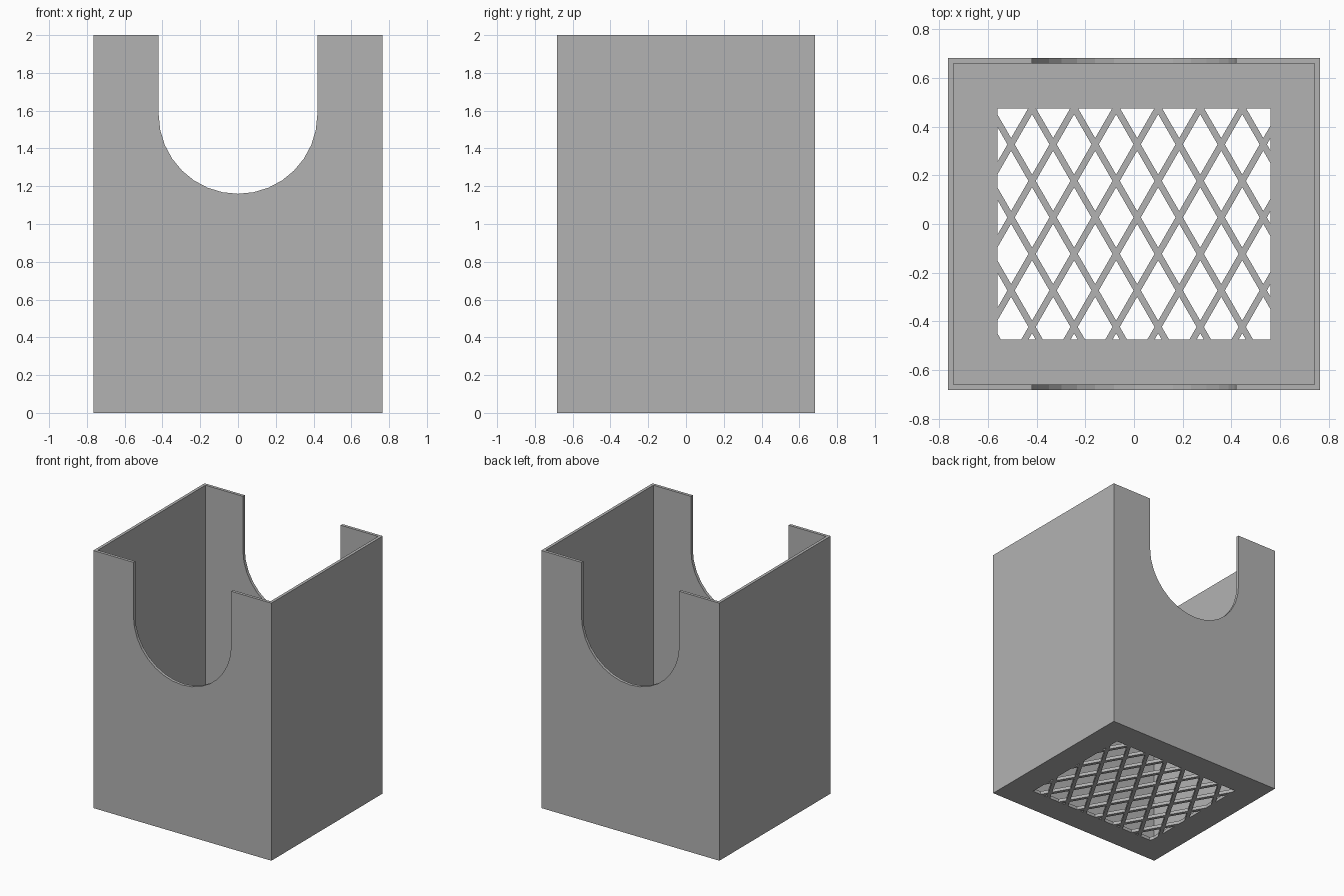
import bpy
import bmesh
from math import sin, cos, pi
from mathutils import Vector

W, D, H = 1.53, 1.366, 2.0        # outer size
WALL, FLOOR = 0.023, 0.025        # wall and floor thickness
SLOT_R = 0.42                     # thumb slot radius
WIN_X, WIN_Y = 0.56, 0.475        # half size of the vent window
PITCH_X, PITCH_Y = 0.1727, 0.30   # lattice spacing
BAR = 0.015                       # half bar width along x

cube = bpy.data.objects.get("Cube")
if cube:
    bpy.data.objects.remove(cube, do_unlink=True)

grey = bpy.data.materials.new("light grey")
grey.use_nodes = True
colour = (0.45, 0.45, 0.45, 1)
grey.diffuse_color = colour
grey.node_tree.nodes["Principled BSDF"].inputs["Base Color"].default_value = colour


def add_object(name, bm):
    bmesh.ops.recalc_face_normals(bm, faces=bm.faces)
    mesh = bpy.data.meshes.new(name)
    bm.to_mesh(mesh)
    bm.free()
    mesh.materials.append(grey)
    obj = bpy.data.objects.new(name, mesh)
    bpy.context.collection.objects.link(obj)
    return obj


def box(name, x, y, z0, z1):
    bm = bmesh.new()
    bmesh.ops.create_cube(bm, size=1)
    bmesh.ops.scale(bm, vec=(x, y, z1 - z0), verts=bm.verts)
    bmesh.ops.translate(bm, vec=(0, 0, (z0 + z1) / 2), verts=bm.verts)
    return add_object(name, bm)


def extrude(bm, offset):
    made = bmesh.ops.extrude_face_region(bm, geom=bm.faces[:])
    verts = [g for g in made["geom"] if isinstance(g, bmesh.types.BMVert)]
    bmesh.ops.translate(bm, vec=offset, verts=verts)


# Holder body and the cavity inside it
holder = box("card_holder", W, D, 0, H)
cavity = box("cavity_cutter", W - 2 * WALL, D - 2 * WALL, FLOOR, H + 0.5)

# U-shaped slot through front and back
bm = bmesh.new()
centre = H - 2 * SLOT_R + SLOT_R
points = [(-SLOT_R, H + 0.2)]
points += [(-SLOT_R * cos(pi * i / 16), centre - SLOT_R * sin(pi * i / 16)) for i in range(17)]
points.append((SLOT_R, H + 0.2))
bm.faces.new([bm.verts.new((x, -1, z)) for x, z in points])
extrude(bm, (0, 2, 0))
slot = add_object("slot_cutter", bm)

# Diamond vent holes, clipped to the window rectangle
bm = bmesh.new()
half_x = PITCH_X / 2 - BAR
half_y = half_x * PITCH_Y / PITCH_X
for row in range(-5, 6):
    for col in range(-5, 6):
        x = 0.013 + PITCH_X * (col + 0.5 * ((row + 1) % 2))
        y = 0.027 + PITCH_Y / 2 * row
        corners = [(x + half_x, y), (x, y + half_y), (x - half_x, y), (x, y - half_y)]
        bm.faces.new([bm.verts.new((px, py, -0.1)) for px, py in corners])
for normal, reach in (((1, 0, 0), WIN_X), ((-1, 0, 0), WIN_X), ((0, 1, 0), WIN_Y), ((0, -1, 0), WIN_Y)):
    bmesh.ops.bisect_plane(bm, geom=bm.verts[:] + bm.edges[:] + bm.faces[:],
                           plane_co=Vector(normal) * reach, plane_no=normal, clear_outer=True)
extrude(bm, (0, 0, 0.2))
vents = add_object("vent_cutter", bm)

# Cut everything out of the body
for cutter in (cavity, slot, vents):
    mod = holder.modifiers.new(cutter.name, 'BOOLEAN')
    mod.operation = 'DIFFERENCE'
    mod.solver = 'EXACT'
    mod.object = cutter
    cutter.hide_render = True
    cutter.hide_set(True)
